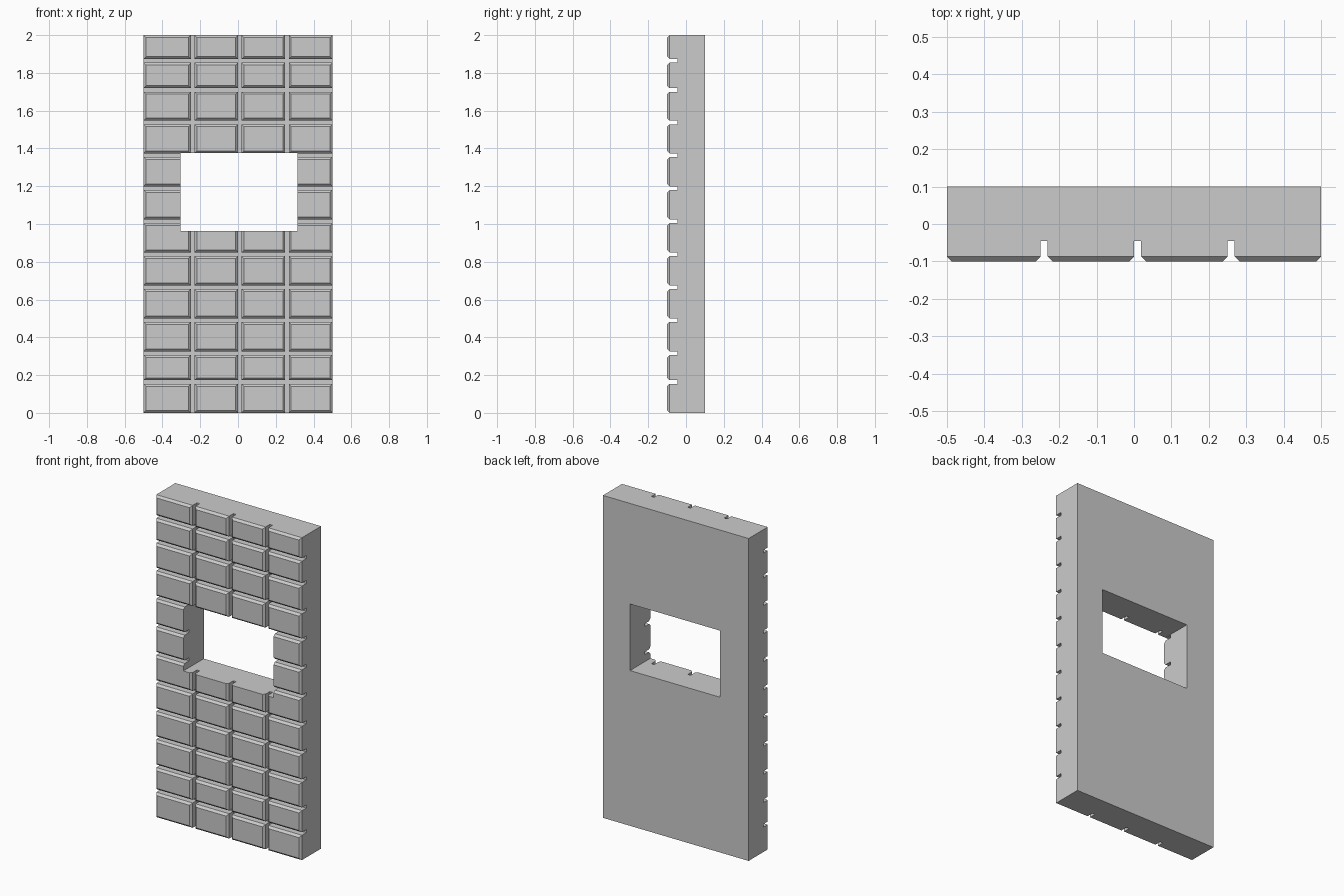
import bpy, bmesh

if "Cube" in bpy.data.objects:
    bpy.data.objects.remove(bpy.data.objects["Cube"])

BEVEL = 0.013    # chamfer around every block
GROOVE = 0.019   # mortar groove width


def prism(name, outline, to_xyz, lo, hi):
    """Extrude a closed 2D outline between lo and hi."""
    bm = bmesh.new()
    a = [bm.verts.new(to_xyz(u, v, lo)) for u, v in outline]
    b = [bm.verts.new(to_xyz(u, v, hi)) for u, v in outline]
    n = len(a)
    bm.faces.new(a)
    bm.faces.new(b[::-1])
    for i in range(n):
        bm.faces.new((a[i], b[i], b[(i + 1) % n], a[(i + 1) % n]))
    bmesh.ops.recalc_face_normals(bm, faces=bm.faces)
    mesh = bpy.data.meshes.new(name)
    bm.to_mesh(mesh)
    bm.free()
    ob = bpy.data.objects.new(name, mesh)
    bpy.context.collection.objects.link(ob)
    return ob


def comb(start, end, grooves, front, floor, back):
    """Cross-section of a slab with chamfered teeth between the grooves."""
    pts = [(start, back)]
    left = start
    for g in grooves + [end]:
        pts += [(left, front + BEVEL), (left + BEVEL, front),
                (g - BEVEL, front), (g, front + BEVEL)]
        if g != end:
            pts += [(g, floor), (g + GROOVE, floor)]
        left = g + GROOVE
    return pts + [(end, back)]


def boolean(target, tool, operation):
    mod = target.modifiers.new(operation.lower(), 'BOOLEAN')
    mod.operation = operation
    mod.solver = 'EXACT'
    mod.object = tool
    bpy.context.view_layer.objects.active = target
    bpy.ops.object.modifier_apply(modifier=mod.name)
    bpy.data.objects.remove(tool)


# Wall with vertical grooves between the block columns
columns = [-0.25, 0.0, 0.25]
wall = prism("brick_wall", comb(-0.5, 0.5, columns, -0.1, -0.045, 0.1),
             lambda u, v, w: (u, v, w), -0.1, 2.1)

# Intersect with horizontal grooves between the block rows
rows = [0.154, 0.307, 0.482, 0.656, 0.83, 1.005, 1.18, 1.355, 1.528, 1.70, 1.854]
courses = prism("row_profile", comb(0, 2, rows, -0.0998, -0.0447, 0.2),
                lambda u, v, w: (w, v, u), -0.6, 0.6)
boolean(wall, courses, 'INTERSECT')

# Window opening cut straight through
window = prism("window_cutter",
               [(-0.305, 0.963), (0.314, 0.963), (0.314, 1.376), (-0.305, 1.376)],
               lambda u, v, w: (u, w, v), -0.3, 0.3)
boolean(wall, window, 'DIFFERENCE')
